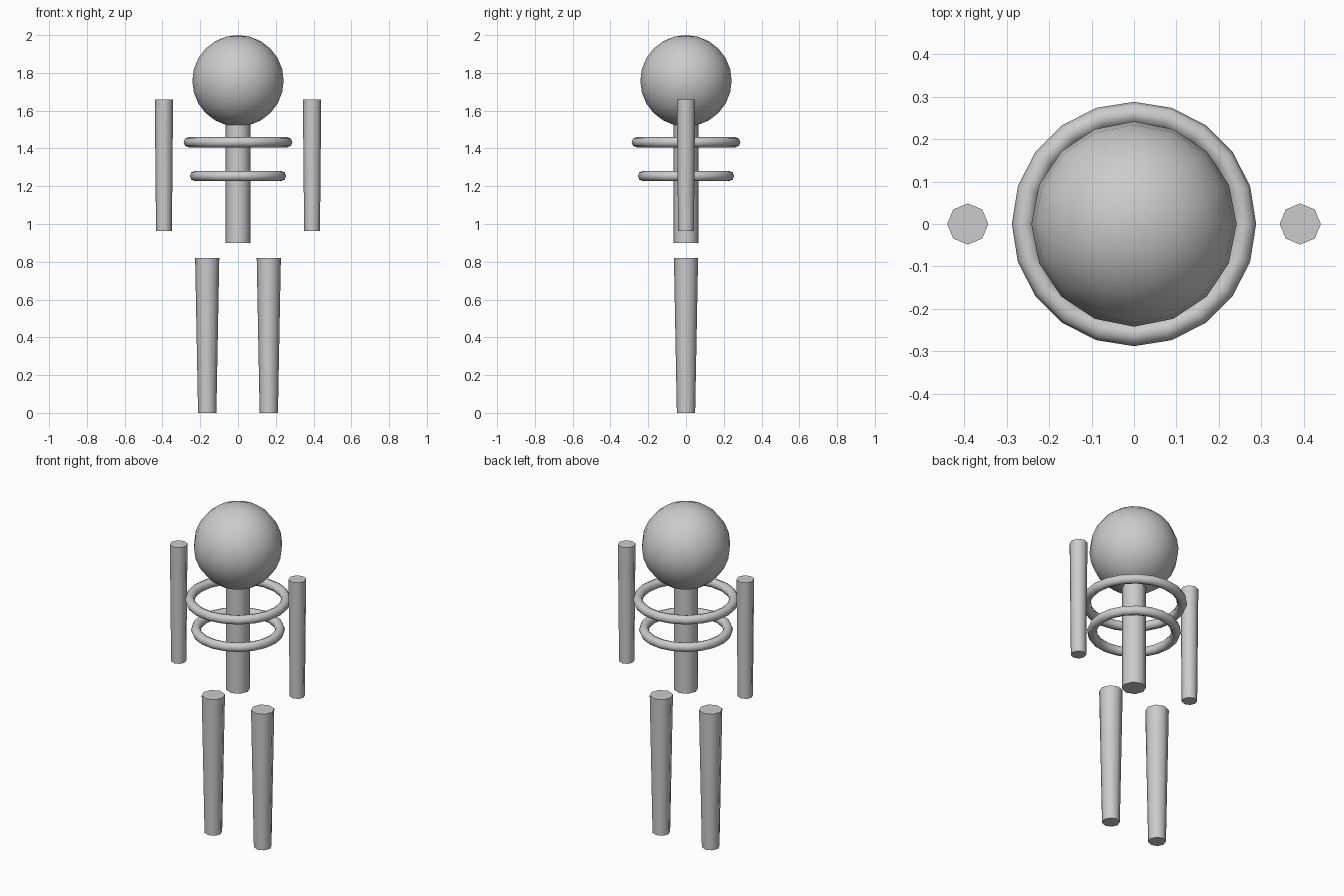
import bpy
from math import radians

if "Cube" in bpy.data.objects:
    bpy.data.objects.remove(bpy.data.objects["Cube"])


def finish(name):
    # name the new part and smooth its sides, keeping the end caps crisp
    obj = bpy.context.object
    obj.name = name
    bpy.ops.object.shade_smooth_by_angle(angle=radians(50))
    return obj


def limb(name, x, z0, z1, r0, r1):
    # tapered eight-sided bone
    bpy.ops.mesh.primitive_cone_add(vertices=8, radius1=r0, radius2=r1,
                                    depth=z1 - z0, location=(x, 0, (z0 + z1) / 2))
    return finish(name)


def rib(name, z, major, minor):
    bpy.ops.mesh.primitive_torus_add(major_segments=20, minor_segments=8,
                                     major_radius=major, minor_radius=minor,
                                     location=(0, 0, z))
    return finish(name)


# head
bpy.ops.mesh.primitive_uv_sphere_add(segments=16, ring_count=12, radius=0.242,
                                     location=(0, 0, 1.758))
finish("head")

# spine and ribs
limb("spine", 0, 0.90, 1.56, 0.066, 0.066)
rib("upper_rib", 1.433, 0.261, 0.027)
rib("lower_rib", 1.254, 0.228, 0.027)

# arms and legs
for side, s in (("left", 1), ("right", -1)):
    limb(side + "_arm", s * 0.392, 0.963, 1.66, 0.042, 0.0485)
    limb(side + "_leg", s * 0.163, 0.0, 0.82, 0.0485, 0.064)
